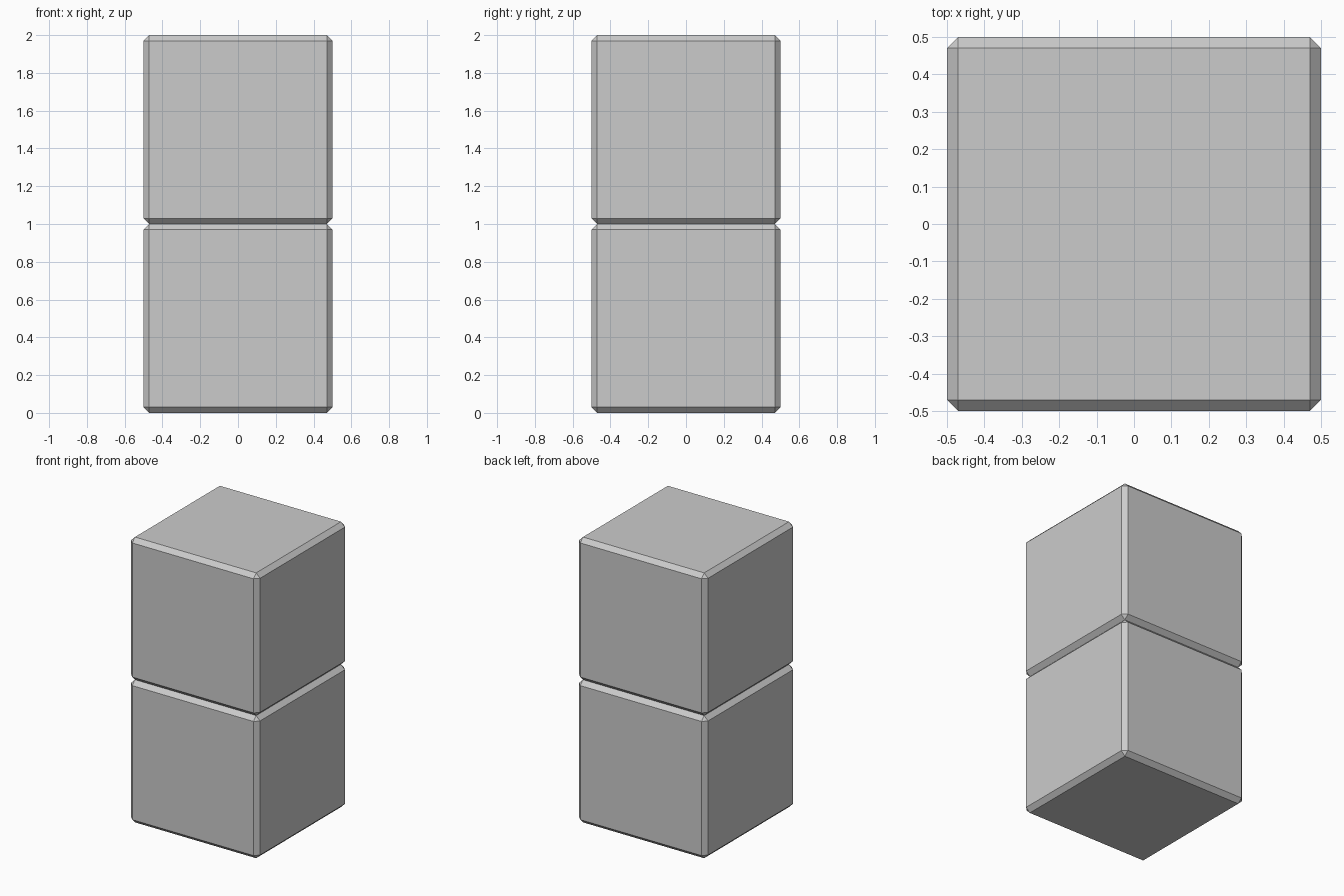
import bpy

if "Cube" in bpy.data.objects:
    bpy.data.objects.remove(bpy.data.objects["Cube"])

SIZE = 1.0
CHAMFER = 0.03


def chamfered_block(name, z):
    bpy.ops.mesh.primitive_cube_add(size=SIZE, location=(0, 0, z))
    block = bpy.context.object
    block.name = name
    bevel = block.modifiers.new("chamfer", 'BEVEL')
    bevel.width = CHAMFER
    bevel.segments = 1
    bevel.limit_method = 'NONE'
    return block


# Two equal chamfered blocks stacked on each other
for i, name in enumerate(("lower_block", "upper_block")):
    chamfered_block(name, SIZE * (i + 0.5))
